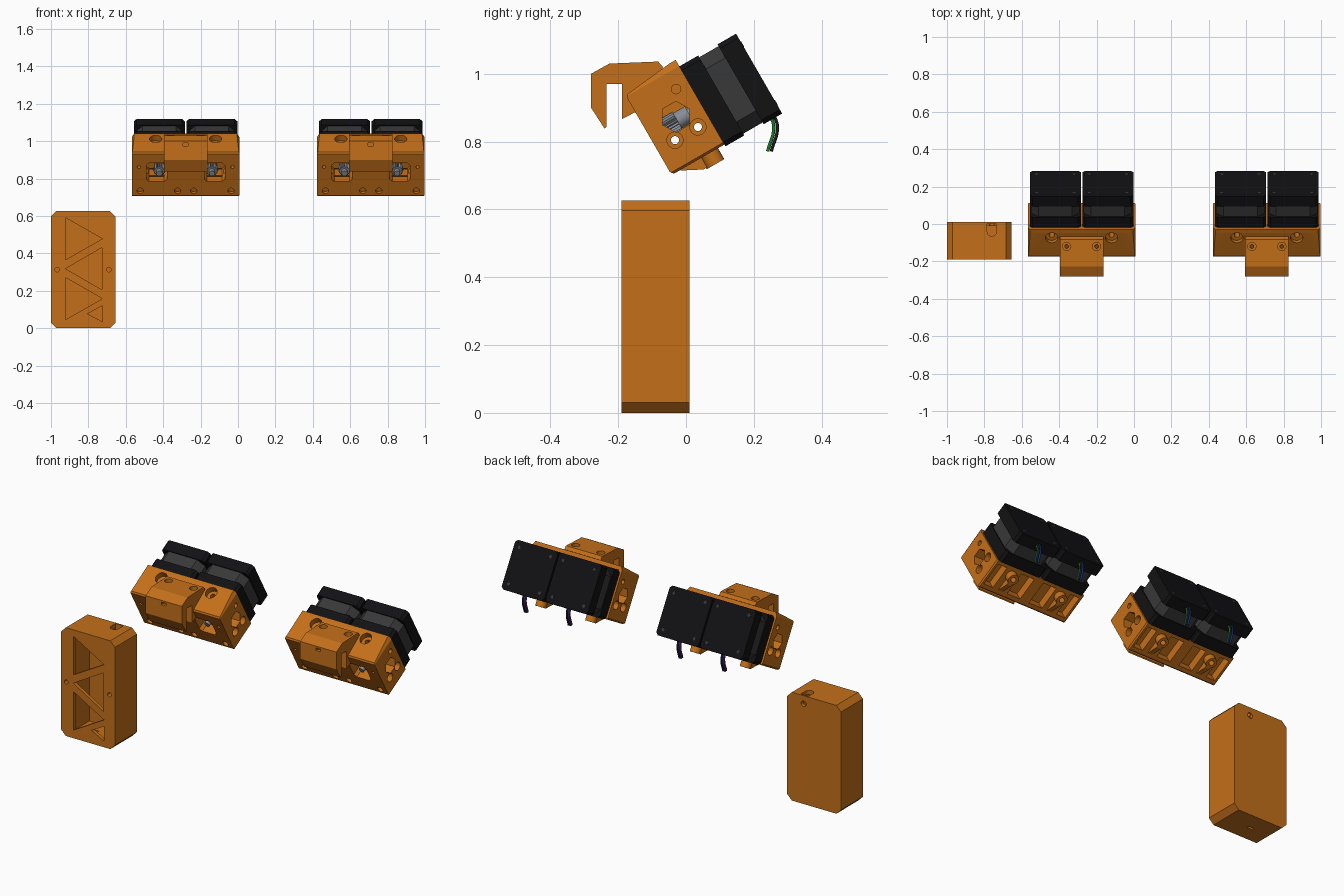
import bpy, bmesh
from math import cos, sin, pi, radians
from mathutils import Matrix, Vector

if "Cube" in bpy.data.objects:
    bpy.data.objects.remove(bpy.data.objects["Cube"])


def material(name, rgb):
    m = bpy.data.materials.new(name)
    m.diffuse_color = (*rgb, 1)
    m.use_nodes = True
    m.node_tree.nodes["Principled BSDF"].inputs["Base Color"].default_value = m.diffuse_color
    return m


ORANGE = material("orange_plastic", (0.55, 0.16, 0.01))
BLACK = material("black_metal", (0.006, 0.006, 0.007))
DARK = material("dark_grey", (0.04, 0.04, 0.04))
STEEL = material("steel", (0.25, 0.27, 0.3))
WIRES = [material("wire_" + n, c) for n, c in (
    ("red", (0.5, 0.01, 0.01)), ("green", (0.01, 0.2, 0.02)),
    ("blue", (0.01, 0.03, 0.3)), ("black", (0.01, 0.01, 0.01)))]


def prism(name, pts, axis, a, b, mat=ORANGE):
    """Extrude a 2D outline from a to b along an axis."""
    place = {"x": lambda p: (a, p[0], p[1]), "y": lambda p: (p[0], a, p[1]),
             "z": lambda p: (p[0], p[1], a)}[axis]
    bm = bmesh.new()
    face = bm.faces.new([bm.verts.new(place(p)) for p in pts])
    ext = bmesh.ops.extrude_face_region(bm, geom=[face])
    step = Vector([b - a if axis == k else 0 for k in "xyz"])
    bmesh.ops.translate(bm, vec=step, verts=[v for v in ext["geom"] if isinstance(v, bmesh.types.BMVert)])
    bmesh.ops.recalc_face_normals(bm, faces=bm.faces[:])
    me = bpy.data.meshes.new(name)
    bm.to_mesh(me)
    bm.free()
    me.materials.append(mat)
    ob = bpy.data.objects.new(name, me)
    bpy.context.collection.objects.link(ob)
    return ob


def ring(c, r, n=24, r2=None):
    return [(c[0] + (r2 if r2 and i % 2 else r) * cos(2 * pi * i / n),
             c[1] + (r2 if r2 and i % 2 else r) * sin(2 * pi * i / n)) for i in range(n)]


def rect(x0, x1, y0, y1, c=0.0):
    if not c:
        return [(x0, y0), (x1, y0), (x1, y1), (x0, y1)]
    return [(x0 + c, y0), (x1 - c, y0), (x1, y0 + c), (x1, y1 - c),
            (x1 - c, y1), (x0 + c, y1), (x0, y1 - c), (x0, y0 + c)]


def combine(ob, cuts, adds=()):
    """Apply unions then differences and drop the helper objects."""
    helpers = [(h, "UNION") for h in adds] + [(h, "DIFFERENCE") for h in cuts]
    for h, op in helpers:
        m = ob.modifiers.new(op, "BOOLEAN")
        m.operation, m.object, m.solver = op, h, "EXACT"
        h.hide_render = True
    bpy.context.view_layer.update()
    dg = bpy.context.evaluated_depsgraph_get()
    me = bpy.data.meshes.new_from_object(ob.evaluated_get(dg))
    ob.modifiers.clear()
    ob.data = me
    for h, _ in helpers:
        bpy.data.objects.remove(h)


def hole(c, r, axis, a, b):
    return prism("cutter", ring(c, r), axis, a, b)


# Control case with a triangular grille in front
case = prism("control_case", rect(-1, -0.655, 0, 0.627, 0.03), "y", -0.19, 0.01)
tris = [[(-.922, .59), (-.725, .478), (-.922, .366)], [(-.728, .43), (-.728, .206), (-.922, .318)],
        [(-.922, .27), (-.725, .158), (-.922, .046)], [(-.725, .12), (-.725, .035), (-.805, .077)]]
cuts = [prism("cutter", rect(-.945, -.71, .025, .602), "y", -.17, -.01)]
cuts += [prism("cutter", t, "y", -.25, -.15) for t in tris]
cuts += [hole((x, .313), .012, "y", -.25, -.1) for x in (-.967, -.69)]
cuts += [hole((-.76, -.04), .025, "z", .59, .7), prism("cutter", rect(-.785, -.735, -.04, .0), "z", .59, .7),
         hole((-.76, .58), .016, "y", -.03, .05),
         prism("cutter", rect(-.87, -.83, -.1, -.085), "z", -.05, .05)]
combine(case, cuts)

# Drive unit: modelled untilted, motor face at y = 0, then rotated by 30 degrees
tilted, upright = [], []

# Drive body
body = prism("drive_body", [(-.18, -.12), (-.172, -.13), (0, -.13), (0, .158), (-.02, .158),
                            (-.172, .142), (-.18, .134)], "x", -.287, .287)
adds, cuts = [], []
for s in (-1, 1):
    sx = s * .16
    cuts += [prism("cutter", [(s * .3, .2), (s * .3, .115), (s * .25, .2)], "y", -.3, .1)]
    cuts += [prism("cutter", [(s * .3, -.14), (s * .3, -.11), (s * .27, -.14)], "y", -.3, .1)]
    # underside bosses with gussets
    adds.append(hole((sx, -.052), .03, "z", -.167, -.06))
    adds.append(prism("rib", [(-.15, -.12), (-.15, -.132), (-.09, -.163), (-.05, -.163), (-.05, -.12)],
                      "x", sx - .014, sx + .014))
    # tension screw bores from the top
    cuts += [hole((sx, -.052), .033, "z", .125, .25), hole((sx, -.052), .014, "z", -.3, .13)]
    # gear pockets opening to the front and ends
    cuts.append(prism("cutter", rect(s * .155 - .055, s * .155 + .055, -.035, .08, .015), "y", -.3, -.04))
    cuts.append(prism("cutter", ring((-.083, .012), .046, 6), "x", s * .12, s * .4))
    # end face recesses
    cuts.append(hole((-.042, .083), .014, "x", s * .265, s * .4))
    cuts += [hole((y, -.046), .024, "x", s * .255, s * .4) for y in (-.042, -.12)]
    # front face screw holes
    cuts += [hole((s * x, -.092), .017, "y", -.3, -.16) for x in (.243, .043)]
    cuts += [hole((s * .25, .055), .009, "y", -.3, -.15)]
    # underside pockets
    for x0, x1 in ((.03, .115), (.21, .268)):
        cuts.append(prism("cutter", rect(s * x0, s * x1, -.15, -.02), "z", -.25, -.082))
cuts += [hole((y, -.046), .012, "x", -.4, .4) for y in (-.042, -.12)]
combine(body, cuts, adds)
tilted.append(body)

# Hook bracket, profile in world y and z
hook = prism("hook_bracket", [(-.226, 1.03), (-.082, 1.036), (-.068, 1.02), (-.10, .93), (-.14, .89),
                              (-.153, .885), (-.188, .867), (-.188, .97), (-.235, .97), (-.235, .843),
                              (-.24, .838), (-.28, .9), (-.28, 1.0)], "x", -.116, .116)
cuts = []
for s in (-1, 1):
    cuts += [hole((s * .08, -.12), .022, "z", 1.0, 1.1), hole((s * .08, -.12), .01, "z", .93, 1.05)]
cuts.append(prism("cutter", rect(-.014, .014, .975, .99), "y", -.3, -.262))
combine(hook, cuts)
upright.append(hook)

# Motors, shafts, gears and wires
for s, side in ((-1, "left"), (1, "right")):
    x, h = s * .1405, .136
    parts = (("motor_front_cap", h, .014, 0, .064, BLACK), ("motor_core", h - .006, .04, .06, .134, DARK),
             ("motor_rear_cap", h, .014, .13, .193, BLACK))
    for name, w, c, a, b, mat in parts:
        tilted.append(prism(f"{side}_{name}", rect(x - w, x + w, -w, w, c), "y", a, b, mat))
    for i, (dx, dz) in enumerate(((1, 1), (-1, 1), (-1, -1), (1, -1))):
        tilted.append(prism(f"{side}_motor_screw_{i}", ring((x + dx * .1, dz * .1), .009, 12),
                            "y", .18, .1945, DARK))
    tilted.append(prism(f"{side}_shaft", ring((x, 0), .016, 20), "y", -.155, .01, STEEL))
    tilted.append(prism(f"{side}_drive_gear", ring((x, 0.0), .031, 40, .025), "y", -.13, -.085, STEEL))
    tilted.append(prism(f"{side}_gear_hub", ring((x, 0), .026, 24), "y", -.086, -.045, STEEL))
    for i, mat in enumerate(WIRES):
        cu = bpy.data.curves.new("wire", "CURVE")
        cu.dimensions, cu.bevel_depth, cu.bevel_resolution, cu.use_fill_caps = "3D", .0055, 1, True
        sp = cu.splines.new("BEZIER")
        path = [(.25, .885), (.264, .845), (.246, .771)]
        sp.bezier_points.add(2)
        dx, dy = (i % 2 - .5) * .011, (i // 2 - .5) * .011
        for p, (y, z) in zip(sp.bezier_points, path):
            p.co = (x + dx, y + dy, z)
            p.handle_left_type = p.handle_right_type = "AUTO"
        cu.materials.append(mat)
        ob = bpy.data.objects.new(f"{side}_motor_wire_{i}", cu)
        bpy.context.collection.objects.link(ob)
        upright.append(ob)

# Smooth the round walls, keep the edges sharp
bpy.ops.object.select_all(action="DESELECT")
for ob in [o for o in bpy.data.objects if o.type == "MESH"]:
    ob.select_set(True)
    bpy.context.view_layer.objects.active = ob
bpy.ops.object.shade_smooth_by_angle(angle=radians(25))

# Place the unit, then repeat it to the right
tilt = Matrix.Translation((0, .0485, .904)) @ Matrix.Rotation(radians(30), 4, "X")
for group, base in ((tilted, tilt), (upright, Matrix.Identity(4))):
    for ob in group:
        twin = ob.copy()
        twin.name = ob.name + "_second"
        bpy.context.collection.objects.link(twin)
        ob.matrix_world = Matrix.Translation((-.28, 0, 0)) @ base
        twin.matrix_world = Matrix.Translation((.71, 0, 0)) @ base
